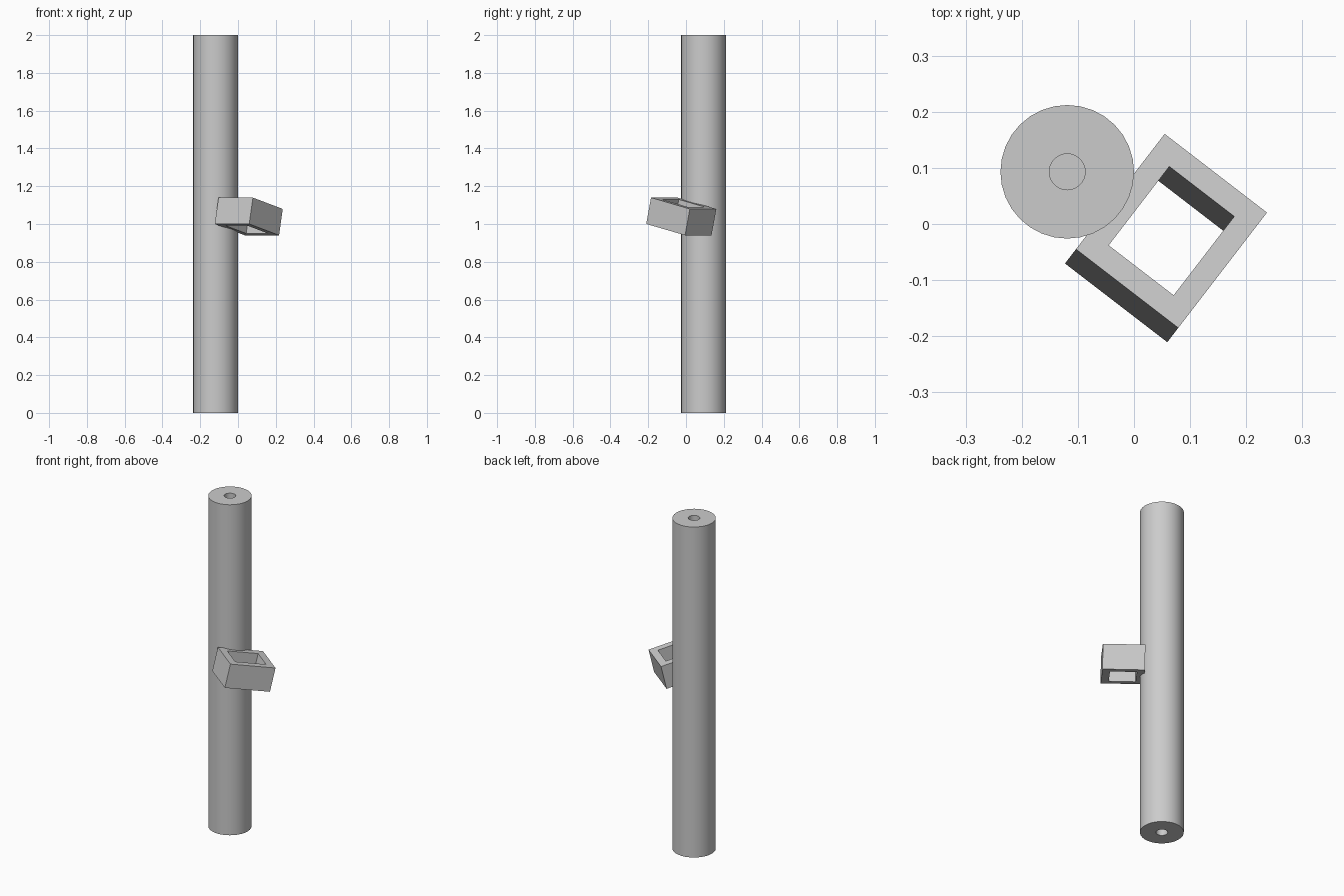
import bpy, bmesh, math
from mathutils import Vector, Matrix

cube = bpy.data.objects.get("Cube")
if cube:
    bpy.data.objects.remove(cube, do_unlink=True)

grey = bpy.data.materials.new("plain grey")
grey.use_nodes = True
grey.diffuse_color = (0.6, 0.6, 0.6, 1)
grey.node_tree.nodes["Principled BSDF"].inputs["Base Color"].default_value = (0.6, 0.6, 0.6, 1)


def loft(name, rings, closed=False):
    """Join equal-sized rings of points; cap the ends unless closed."""
    bm = bmesh.new()
    loops = [[bm.verts.new(p) for p in ring] for ring in rings]
    pairs = list(zip(loops, loops[1:]))
    if closed:
        pairs.append((loops[-1], loops[0]))
    else:
        bm.faces.new(loops[0])
        bm.faces.new(loops[-1])
    for a, b in pairs:
        for i in range(len(a)):
            j = (i + 1) % len(a)
            bm.faces.new((a[i], a[j], b[j], b[i]))
    bmesh.ops.recalc_face_normals(bm, faces=bm.faces)
    mesh = bpy.data.meshes.new(name)
    bm.to_mesh(mesh)
    bm.free()
    mesh.materials.append(grey)
    obj = bpy.data.objects.new(name, mesh)
    bpy.context.collection.objects.link(obj)
    return obj


def circle(r, z, sides=32):
    return [(r * math.cos(math.tau * i / sides), r * math.sin(math.tau * i / sides), z)
            for i in range(sides)]


def rectangle(x, y, z):
    return [(x, y, z), (-x, y, z), (-x, -y, z), (x, -y, z)]


# Tall round post with a blind bore in each end
R, BORE, DEPTH, H = 0.119, 0.032, 0.2, 2.0
post = loft("post", [circle(BORE, H - DEPTH), circle(BORE, H), circle(R, H),
                     circle(R, 0), circle(BORE, 0), circle(BORE, DEPTH)])
post.location = (-0.119, 0.093, 0)

# Tilted open rectangular frame touching the post
W, L, T, WALL = 0.115, 0.133, 0.0715, 0.042
frame = loft("frame", [rectangle(W, L, -T), rectangle(W, L, T),
                       rectangle(W - WALL, L - WALL, T),
                       rectangle(W - WALL, L - WALL, -T)], closed=True)
across = Vector((0.793, -0.61, 0)).normalized()
up = across.cross(Vector((0.159, 0.205, -0.06))).normalized()
along = up.cross(across)
frame.matrix_world = (Matrix.Translation((0.057, -0.025, 1.04))
                      @ Matrix((across, along, up)).transposed().to_4x4())

# Rounded post walls shade smoothly, rims stay sharp
bpy.ops.object.select_all(action='DESELECT')
post.select_set(True)
bpy.context.view_layer.objects.active = post
bpy.ops.object.shade_smooth_by_angle(angle=math.radians(30))
